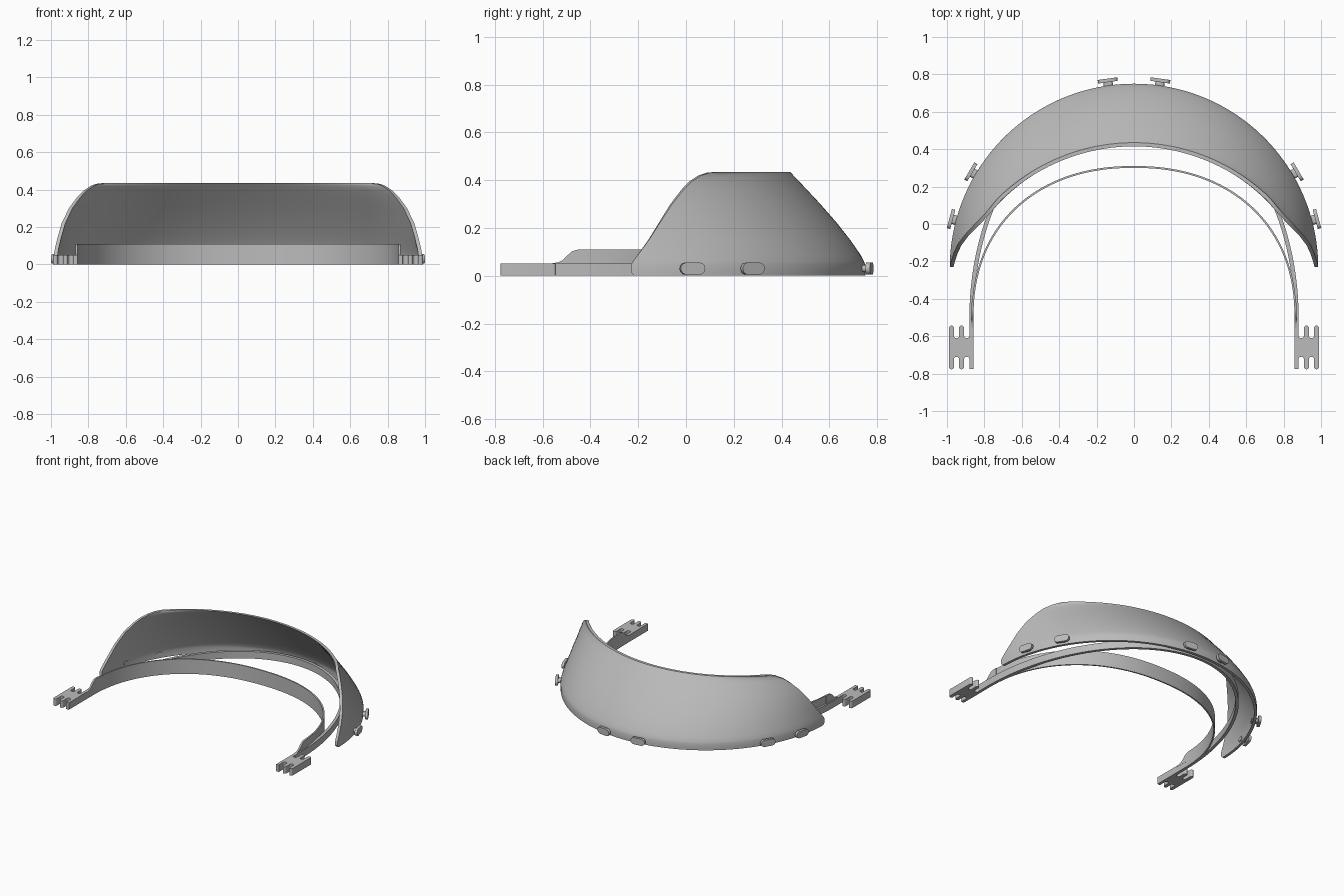
import bpy
from math import sin, cos, acos, pi, radians, copysign
from mathutils import Matrix, Vector

cube = bpy.data.objects.get("Cube")
if cube:
    bpy.data.objects.remove(cube, do_unlink=True)

GREY = (0.5, 0.5, 0.5, 1)
mat = bpy.data.materials.new("plain_grey")
mat.use_nodes = True
mat.diffuse_color = GREY
mat.node_tree.nodes["Principled BSDF"].inputs["Base Color"].default_value = GREY


def make(name, verts, faces):
    mesh = bpy.data.meshes.new(name)
    mesh.from_pydata(verts, [], faces)
    mesh.materials.append(mat)
    obj = bpy.data.objects.new(name, mesh)
    bpy.context.collection.objects.link(obj)
    bpy.ops.object.select_all(action='DESELECT')
    obj.select_set(True)
    bpy.context.view_layer.objects.active = obj
    bpy.ops.object.mode_set(mode='EDIT')
    bpy.ops.mesh.select_all(action='SELECT')
    bpy.ops.mesh.normals_make_consistent(inside=False)
    bpy.ops.object.mode_set(mode='OBJECT')
    bpy.ops.object.shade_smooth_by_angle(angle=radians(35))
    return obj


def loft(name, sections):
    """Skin closed rings of equal, even length; cap the ends with quads."""
    n = len(sections[0])
    verts = [v for s in sections for v in s]
    faces = []
    for k in range(len(sections) - 1):
        for i in range(n):
            j = (i + 1) % n
            faces.append((k * n + i, k * n + j, k * n + n + j, k * n + n + i))
    for base in (0, len(verts) - n):
        for i in range(n // 2 - 1):
            faces.append((base + i, base + i + 1, base + n - 2 - i, base + n - 1 - i))
    return make(name, verts, faces)


def prism(name, outline, z0, z1, matrix=Matrix()):
    n = len(outline)
    verts = [matrix @ Vector((x, y, z)) for z in (z0, z1) for x, y in outline]
    faces = [tuple(range(n)), tuple(range(n, 2 * n))]
    faces += [(i, (i + 1) % n, n + (i + 1) % n, n + i) for i in range(n)]
    return make(name, verts, faces)


def stadium(cx, cy, half, r, seg=10):
    """Rounded bar outline, long in y."""
    pts = []
    for s in (1, -1):
        for k in range(seg + 1):
            a = pi * k / seg
            pts.append((cx + s * r * cos(a), cy + s * (half - r + r * sin(a))))
    return pts


# Brow shield: rows of height, front y, arc radius, y of the cut side edge
ROWS = [(0, .75, .985, -.215), (.015, .75, .985, -.23), (.045, .75, .985, -.23),
        (.06, .745, .983, -.222), (.085, .732, .98, -.203), (.15, .687, .972, -.155),
        (.22, .632, .97, -.11), (.3, .562, .97, -.058), (.36, .506, .975, -.01),
        (.395, .473, .985, .025), (.42, .449, 1.0, .065), (.431, .439, 1.02, .1),
        (.435, .435, 1.04, .14)]
WALL = 0.02


def shield_point(row, u, inset):
    z, front, r, edge = row
    c = front - r
    a = u * acos((edge - c) / r)
    return ((r - inset) * sin(a), c + (r - inset) * cos(a), z)


STEPS = 96
sections = []
for k in range(STEPS + 1):
    u = 2 * k / STEPS - 1
    sections.append([shield_point(r, u, 0) for r in ROWS]
                    + [shield_point(r, u, WALL) for r in reversed(ROWS)])
loft("brow_shield", sections)


# Bands: a superellipse arc around the head, with straight arms if asked
def band(name, a, b, power, thick, height, tail=None):
    cy, path = -0.5, []
    for k in range(STEPS + 1):
        t = pi * k / STEPS
        c, s = cos(t), max(sin(t), 0)
        path.append((copysign(abs(c) ** (2 / power), c), s ** (2 / power)))
    rings = []
    for px, py in path:
        outer = (a * px, cy + b * py)
        inner = ((a - thick) * px, cy + (b - thick) * py)
        rings.append((outer, inner))
    if tail is not None:
        rings.insert(0, ((a, tail), (a - thick, tail)))
        rings.append(((-a, tail), (thick - a, tail)))
    loft(name, [[(*o, 0), (*o, height(o[1])), (*i, height(o[1])), (*i, 0)]
                for o, i in rings])


def shoulder(y):
    t = min(max((y + 0.5) / 0.06, 0), 1)
    return 0.065 + 0.045 * t * t * (3 - 2 * t)


ARM_H = 0.052
band("forehead_band", 0.868, 0.81, 2.2, 0.01, shoulder)
band("outer_band", 0.88, 1.215, 2, 0.022, lambda y: ARM_H, tail=-0.775)

# Strap hooks: rounded bars joined by webs with scooped edges
for side, label in ((1, "left"), (-1, "right")):
    flip = Matrix.Scale(side, 4, (1, 0, 0))
    # Curved foot where the tall band steps down to the arm
    foot = [(-.56, .04), (-.56, .052), (-.535, .056), (-.515, .066), (-.495, .086),
            (-.475, .103), (-.45, .11), (-.42, .11), (-.42, .04)]
    turn = Matrix(((0, 0, 1, 0), (1, 0, 0, 0), (0, 1, 0, 0), (0, 0, 0, 1)))
    prism(label + "_band_foot", foot, 0.857, 0.87, flip @ turn)
    for n, x in enumerate((0.922, 0.976)):
        prism(f"{label}_hook_bar_{n + 1}", stadium(x, -.66, .117, .0135),
              0, ARM_H, flip)
    for n, x in enumerate((0.894, 0.949)):
        r = 0.0145
        web = []
        for s in (1, -1):
            for k in range(9):
                a = pi * k / 8
                web.append((x + s * r * cos(a), -.66 + s * (.064 - r * sin(a))))
        prism(f"{label}_hook_web_{n + 1}", web, 0, ARM_H, flip)

# Pins: flat rounded heads on short stems, set around the shield rim
for side, label in ((1, "left"), (-1, "right")):
    for n, deg in enumerate((8, 59.5, 75)):
        a = radians(deg) * side
        out = Vector((sin(a), cos(a), 0))
        along = Vector((cos(a), -sin(a), 0))
        m = Matrix((Vector((0, 0, 1)), along, out)).transposed().to_4x4()
        m.translation = Vector((0, -0.235, 0.03))
        prism(f"{label}_pin_head_{n + 1}", stadium(0, 0, .053, .025), 1.003, 1.022, m)
        prism(f"{label}_pin_stem_{n + 1}", stadium(0, 0, .025, .015), .96, 1.005, m)
